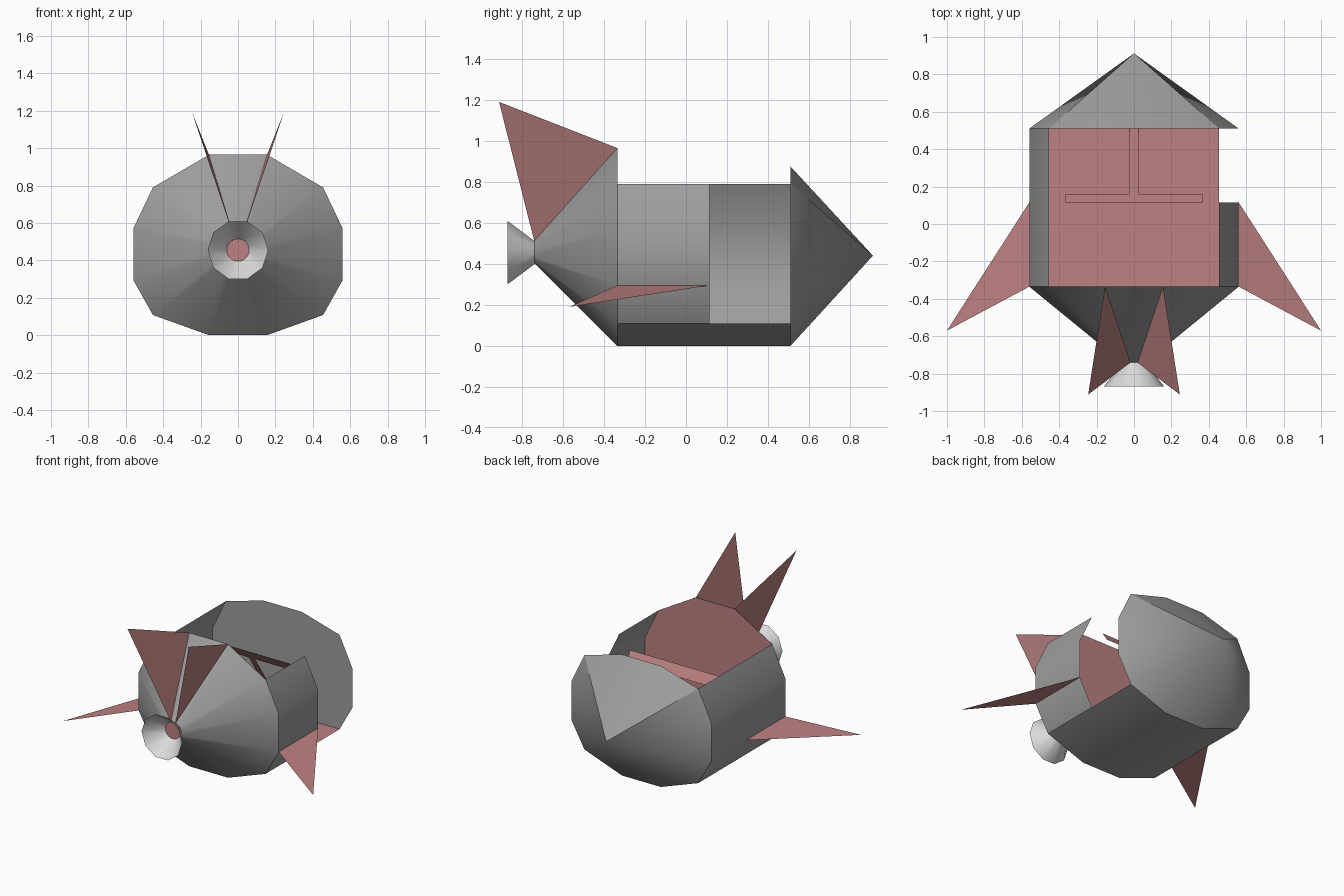
import bpy, bmesh, math

cube = bpy.data.objects.get("Cube")
if cube:
    bpy.data.objects.remove(cube, do_unlink=True)


def material(name, r, g, b):
    m = bpy.data.materials.new(name)
    m.diffuse_color = (r, g, b, 1)
    m.use_nodes = True
    node = next(n for n in m.node_tree.nodes if n.type == 'BSDF_PRINCIPLED')
    node.inputs["Base Color"].default_value = (r, g, b, 1)
    node.inputs["Roughness"].default_value = 0.8
    return m


GREY = material("hull grey", 0.34, 0.34, 0.34)
RED = material("dusty red", 0.51, 0.22, 0.22)
PALE = material("nozzle pale grey", 0.70, 0.70, 0.70)


def build(name, verts, faces, mat, smooth=False):
    mesh = bpy.data.meshes.new(name)
    mesh.from_pydata(verts, [], faces)
    mesh.materials.append(mat)
    obj = bpy.data.objects.new(name, mesh)
    bpy.context.collection.objects.link(obj)
    if smooth:
        bpy.ops.object.select_all(action='DESELECT')
        obj.select_set(True)
        bpy.context.view_layer.objects.active = obj
        bpy.ops.object.shade_smooth_by_angle(angle=math.radians(30))
    return obj


def at(profile, y):
    return [(x, y, z) for x, z in profile]


def strip(name, profile, y0, y1, mat):
    """Open shell made by sweeping a profile along y."""
    n = len(profile)
    faces = [(i, i + 1, n + i + 1, n + i) for i in range(n - 1)]
    return build(name, at(profile, y0) + at(profile, y1), faces, mat, True)


def loft(name, a, b, mat):
    """Shell between two closed rings of equal count."""
    n = len(a)
    faces = [(i, (i + 1) % n, n + (i + 1) % n, n + i) for i in range(n)]
    return build(name, a + b, faces, mat, True)


def ring(n, radius, y, z=0.455):
    turn = [math.tau * (i + 0.5) / n - math.pi / 2 for i in range(n)]
    return [(radius * math.cos(t), y, z + radius * math.sin(t)) for t in turn]


# Hull cross-section, right half from bottom to top
half = [(0.155, 0), (0.455, 0.108), (0.56, 0.295), (0.56, 0.57), (0.455, 0.79), (0.155, 0.965)]
section = half + [(-x, z) for x, z in reversed(half)]
FRONT, STEP, BACK, THROAT = -0.335, 0.115, 0.51, -0.74
n = len(section)

# Body: belly and right wall run full length, left wall stops at the doorway
belly = [(-x, z) for x, z in reversed(half[:2])] + half[:2]
wall = half[1:5]
strip("belly", belly, FRONT, BACK, GREY)
strip("long_wall", [(-x, z) for x, z in reversed(wall)], FRONT, BACK, GREY)
strip("short_wall", wall, FRONT, STEP, GREY)

# Cabin floor in two panels, and the bulkhead
for name, y0, y1 in (("front_floor", FRONT, STEP), ("rear_floor", STEP, BACK)):
    w, z = half[1]
    build(name, [(-w, y0, z), (w, y0, z), (w, y1, z), (-w, y1, z)], [(0, 1, 2, 3)], RED)
build("bulkhead", at(section, FRONT + 0.002), [tuple(reversed(range(n)))], RED)

# Tapered engine housing down to a small throat
throat = [(x * 0.115, THROAT, 0.455 + (z - 0.455) * 0.115) for x, z in section]
loft("engine_housing", throat, at(section, FRONT), GREY)

# Flared nozzle and its glowing core
loft("nozzle", ring(10, 0.162, -0.87), ring(10, 0.06, THROAT), PALE)
build("nozzle_core", ring(24, 0.06, THROAT - 0.004), [tuple(range(24))], RED)

# Nose cone with a flattened top and a flat base
nose = [(x, min(z, 0.875)) for x, z in section]
tip = (0, 0.912, 0.44)
build("nose_cone", at(nose, BACK) + [tip], [(i, (i + 1) % n, n) for i in range(n)], GREY, True)
build("nose_base", at(nose, BACK), [tuple(range(n))], GREY)


# Control column: a sloping T of thin plate, as bar and stem
def slope(x, y):
    return (x, y, 0.70 - (y - STEP) * 1.5)


for name, w, y0, y1 in (("control_bar", 0.365, STEP, 0.16), ("control_stem", 0.025, 0.16, BACK)):
    build(name, [slope(-w, y0), slope(w, y0), slope(w, y1), slope(-w, y1)], [(0, 1, 2, 3)], RED)

# Paired triangular fins and wings
for side, s in (("left", 1), ("right", -1)):
    build(side + "_tail_fin",
          [(s * 0.155, FRONT, 0.965), (s * 0.245, -0.912, 1.19), (s * 0.018, THROAT, 0.51)],
          [(0, 1, 2)], RED)
    build(side + "_wing",
          [(s * 0.56, STEP, 0.295), (s * 0.56, FRONT, 0.295), (s, -0.57, 0.19)],
          [(0, 1, 2) if s < 0 else (2, 1, 0)], RED)
